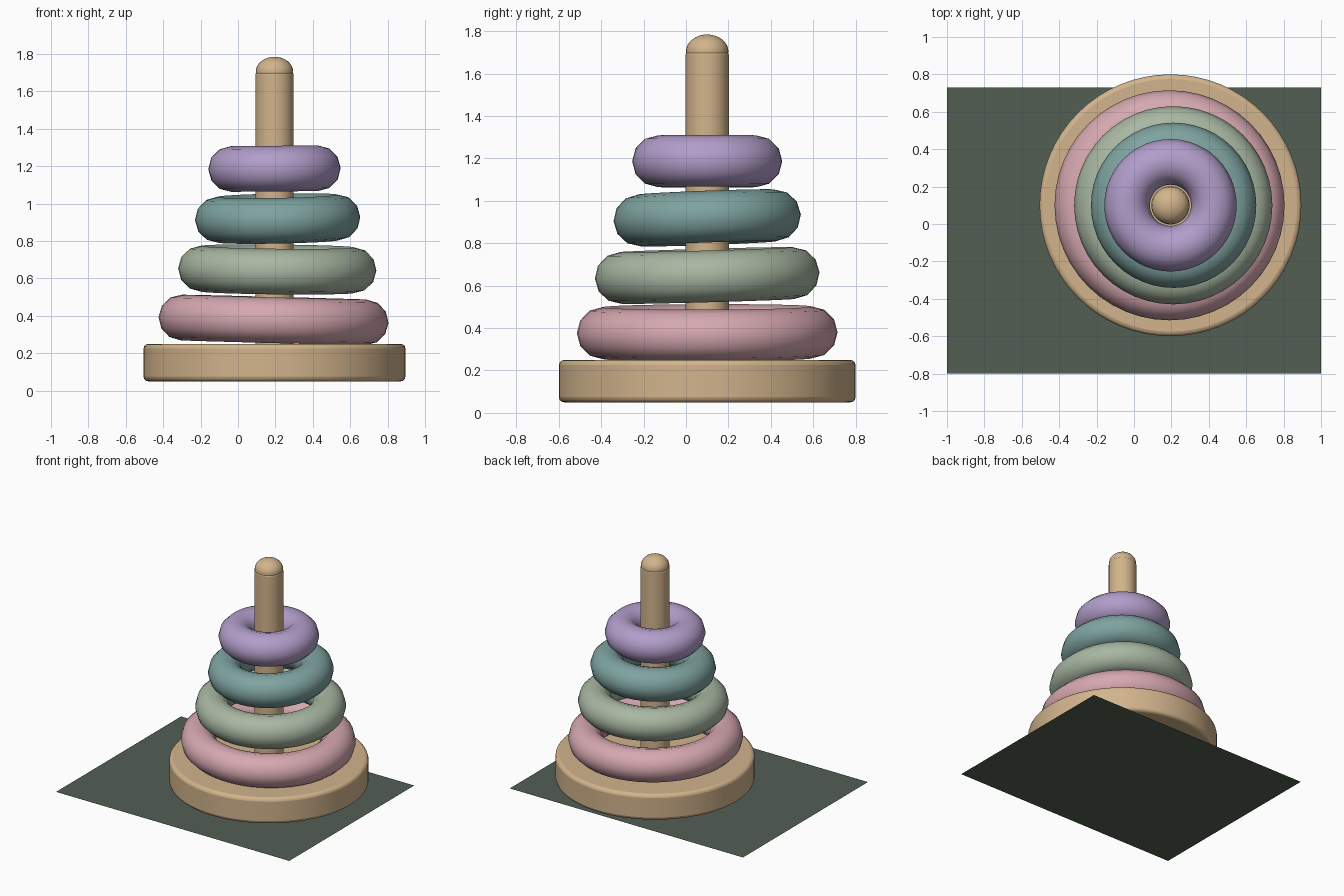
import bpy
from math import radians

cube = bpy.data.objects.get("Cube")
if cube:
    bpy.data.objects.remove(cube, do_unlink=True)

CX, CY = 0.195, 0.10


def material(name, srgb):
    lin = [((c / 255 + 0.055) / 1.055) ** 2.4 for c in srgb] + [1.0]
    mat = bpy.data.materials.new(name)
    mat.use_nodes = True
    mat.diffuse_color = lin
    bsdf = mat.node_tree.nodes["Principled BSDF"]
    bsdf.inputs["Base Color"].default_value = lin
    bsdf.inputs["Roughness"].default_value = 0.6
    return mat


def finish(name, mat, bevel=0):
    ob = bpy.context.object
    ob.name = name
    ob.data.materials.append(mat)
    if bevel:
        mod = ob.modifiers.new("rounded_edge", "BEVEL")
        mod.width = bevel
        mod.segments = 3
        mod.limit_method = "ANGLE"
        mod.angle_limit = radians(40)
    bpy.ops.object.shade_smooth_by_angle(angle=radians(40))
    return ob


def cylinder(name, radius, z0, z1, mat, bevel):
    bpy.ops.mesh.primitive_cylinder_add(
        vertices=64, radius=radius, depth=z1 - z0, location=(CX, CY, (z0 + z1) / 2))
    return finish(name, mat, bevel)


wood = material("wood", (210, 180, 140))
felt = material("dark_green", (82, 95, 84))

# Ground mat
bpy.ops.mesh.primitive_plane_add(size=1, location=(0, -0.035, 0))
bpy.context.object.scale = (2, 1.53, 1)
finish("ground_mat", felt)

# Wooden base, peg and domed tip
cylinder("base", 0.70, 0.05, 0.25, wood, 0.025)
cylinder("peg", 0.102, 0.20, 1.70, wood, 0.01)
bpy.ops.mesh.primitive_uv_sphere_add(
    segments=32, ring_count=16, radius=0.1, location=(CX, CY, 1.705))
bpy.context.object.scale.z = 0.8
finish("peg_tip", wood)

# Stacked rings: name, colour, x, z, major radius, tilt about x and y
rings = [
    ("pink", (214, 168, 176), 0.19, 0.378, 0.493, 0.2, 1.5),
    ("sage", (168, 183, 162), 0.21, 0.648, 0.408, 1.6, 0.6),
    ("teal", (126, 163, 160), 0.212, 0.920, 0.320, 2.1, -1.1),
    ("purple", (178, 157, 202), 0.195, 1.187, 0.232, 0, -0.5),
]
for name, colour, x, z, major, tilt_x, tilt_y in rings:
    bpy.ops.mesh.primitive_torus_add(
        major_segments=48, minor_segments=12, major_radius=major, minor_radius=0.122,
        location=(x, CY, z), rotation=(radians(tilt_x), radians(tilt_y), 0))
    finish(name + "_ring", material(name, colour))
